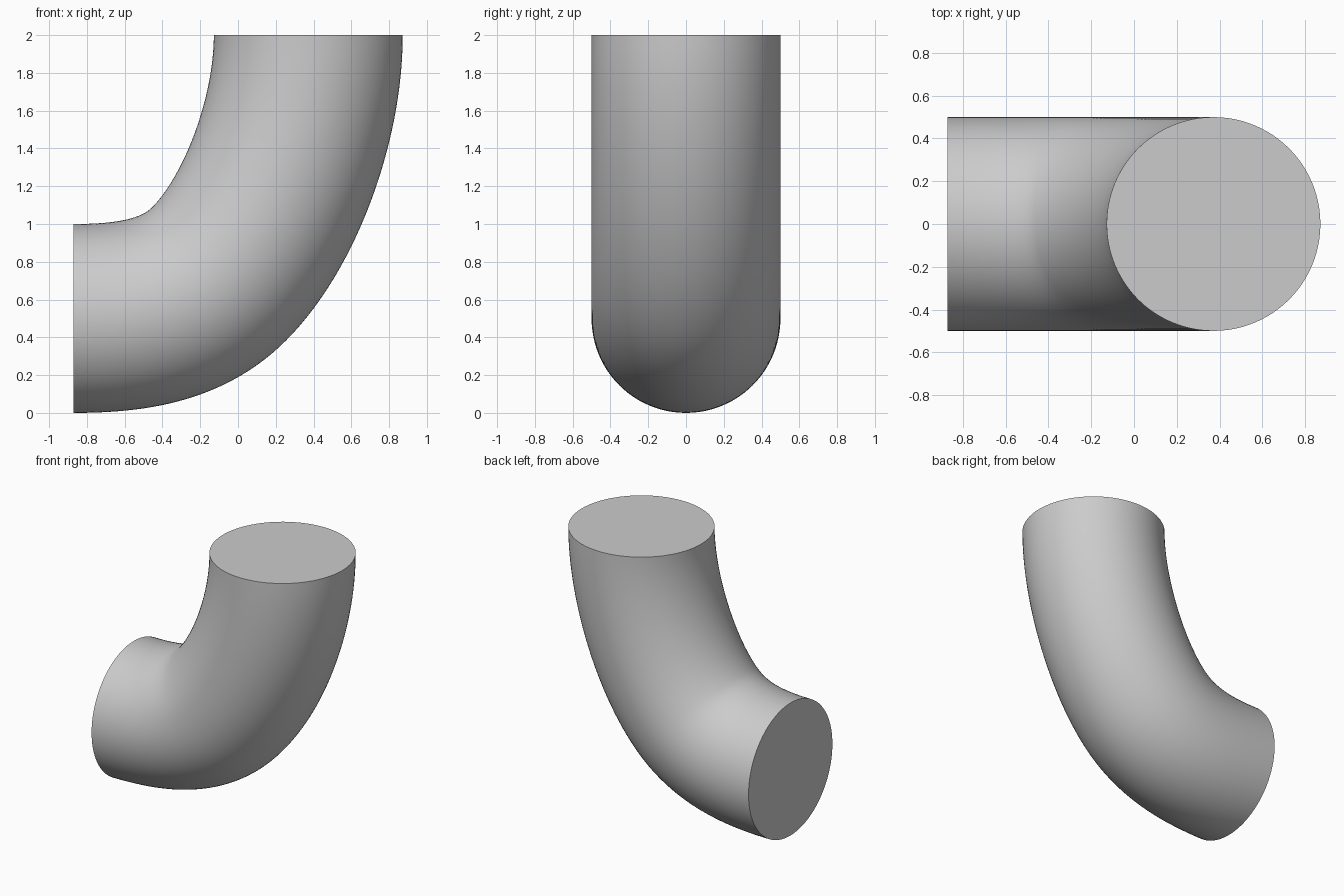
import bpy, bmesh, math
from mathutils import Vector
from mathutils.geometry import interpolate_bezier

cube = bpy.data.objects.get("Cube")
if cube:
    bpy.data.objects.remove(cube, do_unlink=True)

RADIUS, SIDES, STEPS = 0.5, 96, 33


def point(x, z):
    return Vector((x, 0, z))


# Centre line: level inlet, tight bend, long sweep up to the outlet
inlet, bend, outlet = point(-0.872, 0.5), point(-0.1, 0.736), point(0.372, 2.0)
diagonal = point(1, 1).normalized()
lower = interpolate_bezier(inlet, inlet + point(0.3, 0), bend - diagonal * 0.28, bend, STEPS)
upper = interpolate_bezier(bend, bend + diagonal * 0.38, outlet - point(0, 0.45), outlet, STEPS)
path = lower + upper[1:]

# Round section carried along the centre line
bm = bmesh.new()
rings = []
for i, centre in enumerate(path):
    if i == 0:
        tangent = point(1, 0)
    elif i == len(path) - 1:
        tangent = point(0, 1)
    else:
        tangent = (path[i + 1] - path[i - 1]).normalized()
    side = Vector((0, 1, 0))
    normal = tangent.cross(side)
    rings.append([])
    for k in range(SIDES):
        a = math.tau * k / SIDES
        rings[-1].append(bm.verts.new(centre + RADIUS * (side * math.cos(a) + normal * math.sin(a))))

for a, b in zip(rings, rings[1:]):
    for k in range(SIDES):
        n = (k + 1) % SIDES
        bm.faces.new((a[k], a[n], b[n], b[k]))

# Flat end caps
bm.faces.new(rings[0])
bm.faces.new(rings[-1])
bmesh.ops.recalc_face_normals(bm, faces=bm.faces)

mesh = bpy.data.meshes.new("pipe_elbow")
bm.to_mesh(mesh)
bm.free()
elbow = bpy.data.objects.new("pipe_elbow", mesh)
bpy.context.collection.objects.link(elbow)

# Plain grey material
grey = bpy.data.materials.new("plain_grey")
grey.use_nodes = True
colour = (0.6, 0.6, 0.6, 1)
grey.diffuse_color = colour
grey.node_tree.nodes["Principled BSDF"].inputs["Base Color"].default_value = colour
mesh.materials.append(grey)

bpy.ops.object.select_all(action="DESELECT")
elbow.select_set(True)
bpy.context.view_layer.objects.active = elbow
bpy.ops.object.shade_smooth_by_angle(angle=math.radians(40))
